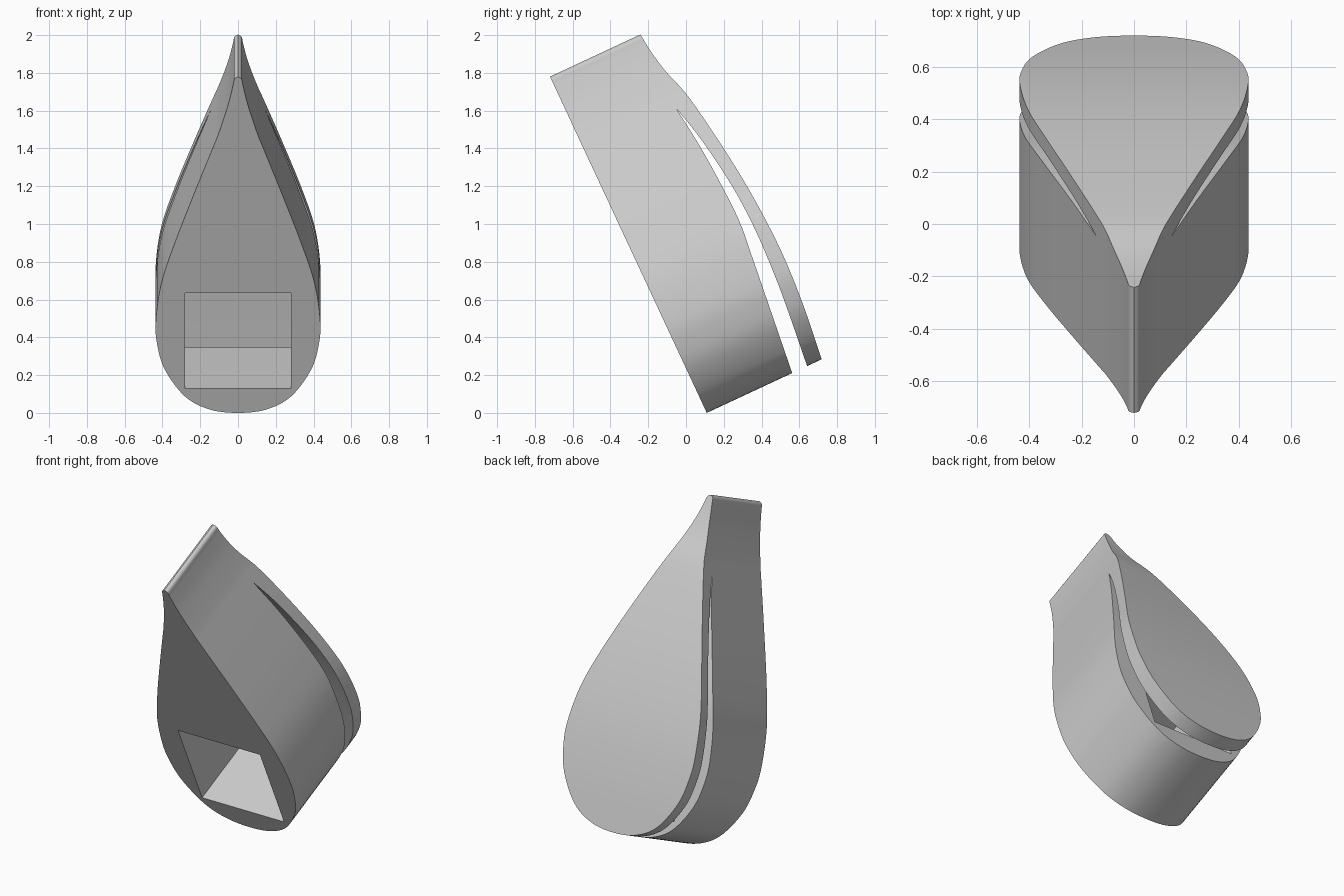
import bpy, bmesh, math
from mathutils import Vector, Matrix

if "Cube" in bpy.data.objects:
    bpy.data.objects.remove(bpy.data.objects["Cube"], do_unlink=True)

# Local frame: x across, y through the thickness, z along the leaning teardrop
LEAN = Matrix.Translation((0, 0.11, 0)) @ Matrix.Rotation(math.radians(25), 4, 'X')

grey = bpy.data.materials.new("plain_grey")
grey.use_nodes = True
grey.diffuse_color = (0.6, 0.6, 0.6, 1)
grey.node_tree.nodes["Principled BSDF"].inputs["Base Color"].default_value = (0.6, 0.6, 0.6, 1)


def smooth(points, steps=6, before=None):
    """Catmull-Rom curve through 2D points."""
    p = [Vector(q) for q in points]
    p = [Vector(before) if before else 2 * p[0] - p[1]] + p + [2 * p[-1] - p[-2]]
    out = []
    for a, b, c, d in zip(p, p[1:], p[2:], p[3:]):
        for i in range(steps):
            t = i / steps
            out.append(0.5 * (2 * b + (c - a) * t + (2 * a - 5 * b + 4 * c - d) * t ** 2
                              + (3 * b - a - 3 * c + d) * t ** 3))
    return out + [p[-2]]


def lookup(curve, s):
    """Depth of a (length, depth) curve at length s."""
    for a, b in zip(curve, curve[1:]):
        if s <= b.x:
            return a.y + (b.y - a.y) * (s - a.x) / (b.x - a.x)
    return curve[-1].y


def make_object(name, bm):
    bmesh.ops.recalc_face_normals(bm, faces=bm.faces)
    bm.transform(LEAN)
    mesh = bpy.data.meshes.new(name)
    bm.to_mesh(mesh)
    bm.free()
    mesh.materials.append(grey)
    ob = bpy.data.objects.new(name, mesh)
    bpy.context.collection.objects.link(ob)
    return ob


def side_prism(name, loop, half):
    """Solid with a (length, depth) outline, extruded across x."""
    bm = bmesh.new()
    face = bm.faces.new([bm.verts.new((-half, y, z)) for z, y in loop])
    new = bmesh.ops.extrude_face_region(bm, geom=[face])["geom"]
    bmesh.ops.translate(bm, vec=(2 * half, 0, 0),
                        verts=[v for v in new if isinstance(v, bmesh.types.BMVert)])
    return make_object(name, bm)


# Teardrop half outline (half width, length) and the curve of the back
half = smooth([(0, 0), (0.15, 0.02), (0.28, 0.095), (0.386, 0.25), (0.428, 0.4),
               (0.435, 0.54), (0.405, 0.76), (0.332, 1.0), (0.225, 1.3), (0.14, 1.53),
               (0.1, 1.64), (0.052, 1.8), (0.027, 1.91), (0.019, 1.95), (0, 1.964)],
              before=(-0.15, 0.02))
back = smooth([(0, 0.671), (0.3, 0.704), (0.6, 0.719), (0.9, 0.708), (1.2, 0.677),
               (1.55, 0.621), (1.72, 0.57), (1.85, 0.542), (1.964, 0.528)])

# Teardrop body: flat front, straight walls, curved back
bm = bmesh.new()
rings = []
for side in (1, -1):
    pts = half if side == 1 else half[1:-1]
    rings.append([(bm.verts.new((side * x, 0, s)),
                   bm.verts.new((side * x, lookup(back, s), s))) for x, s in pts])
right, left = rings
left = [right[0]] + left + [right[-1]]
loop = right + left[-2:0:-1]
bm.faces.new([f for f, b in loop])
for (f0, b0), (f1, b1) in zip(loop, loop[1:] + loop[:1]):
    bm.faces.new((f0, f1, b1, b0))
for i in range(len(right) - 1):
    quad = [right[i][1], right[i + 1][1], left[i + 1][1], left[i][1]]
    bm.faces.new(list(dict.fromkeys(quad)))
body = make_object("teardrop_body", bm)

# Tapered slot that frees the back plate, open at the bottom
lower = smooth([(-0.1, 0.489), (0, 0.499), (0.4, 0.541), (0.65, 0.567), (0.84, 0.585),
                (1.06, 0.58), (1.3, 0.563), (1.527, 0.535)])
upper = smooth([(-0.1, 0.575), (0, 0.586), (0.3, 0.617), (0.5, 0.633), (0.75, 0.642),
                (1.0, 0.632), (1.25, 0.598), (1.4, 0.568), (1.527, 0.535)])
slot = side_prism("slot_cutter", lower + upper[-2::-1], 0.6)

# Rectangular duct from the front face into the slot
duct = side_prism("duct_cutter", [(0.143, -0.1), (0.143, 0.56), (0.7, 0.6), (0.7, -0.1)], 0.28)

bpy.context.view_layer.objects.active = body
for cutter in (slot, duct):
    cutter.hide_render = True
    mod = body.modifiers.new(cutter.name, 'BOOLEAN')
    mod.operation = 'DIFFERENCE'
    mod.solver = 'EXACT'
    mod.object = cutter
    bpy.ops.object.modifier_apply(modifier=mod.name)
    bpy.data.objects.remove(cutter, do_unlink=True)

bpy.ops.object.select_all(action='DESELECT')
body.select_set(True)
bpy.ops.object.shade_smooth_by_angle(angle=math.radians(30))
